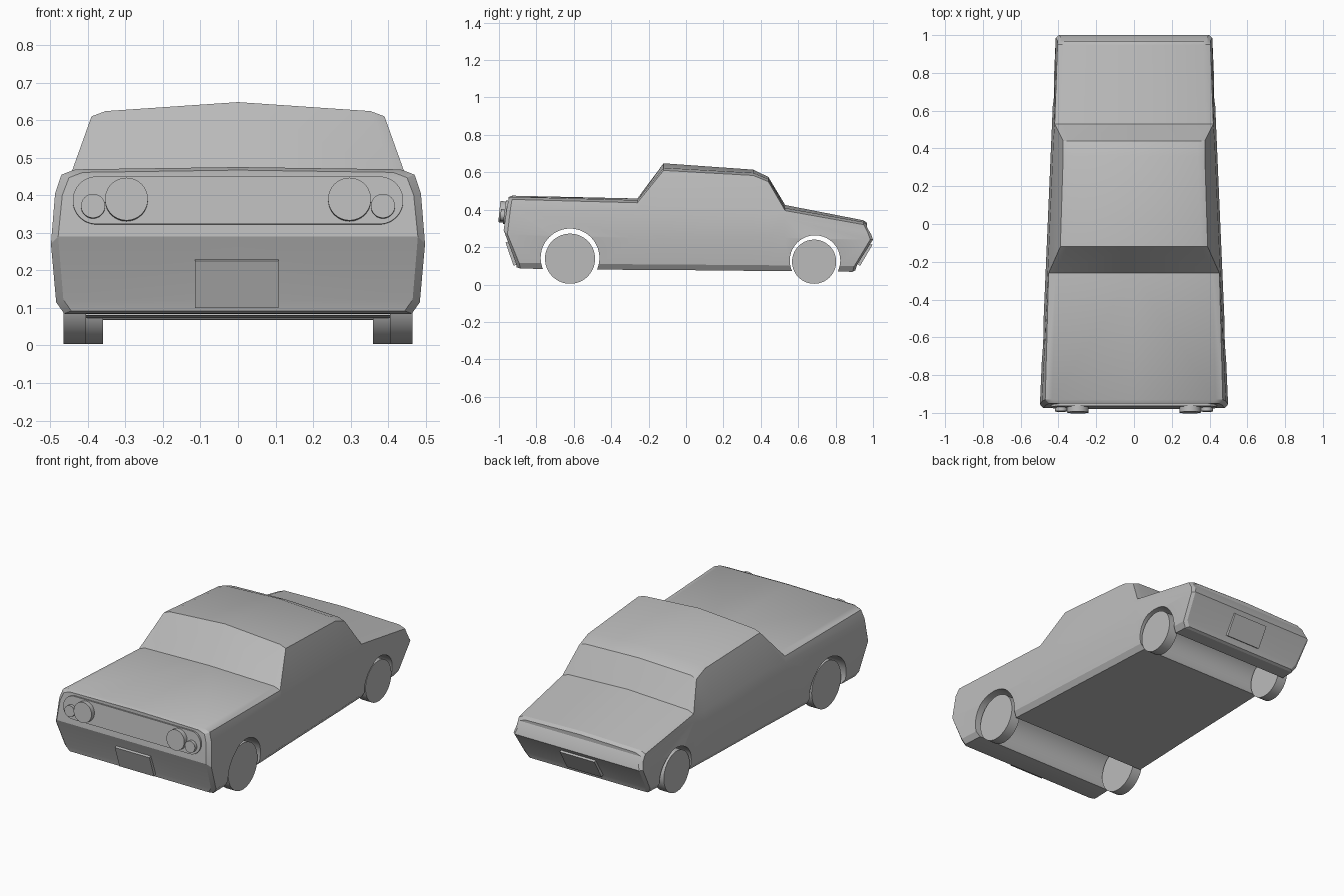
import bpy, bmesh, math
from mathutils import Vector, Matrix

cube = bpy.data.objects.get("Cube")
if cube:
    bpy.data.objects.remove(cube, do_unlink=True)

grey = bpy.data.materials.new("plain_grey")
grey.use_nodes = True
grey.diffuse_color = (0.5, 0.5, 0.5, 1)
grey.node_tree.nodes["Principled BSDF"].inputs["Base Color"].default_value = (0.5, 0.5, 0.5, 1)


def finish(name, bm, angle=25):
    """Turn a bmesh into a grey object with sharp edges kept."""
    bmesh.ops.recalc_face_normals(bm, faces=bm.faces)
    mesh = bpy.data.meshes.new(name)
    bm.to_mesh(mesh)
    bm.free()
    obj = bpy.data.objects.new(name, mesh)
    bpy.context.collection.objects.link(obj)
    mesh.materials.append(grey)
    select(obj)
    bpy.ops.object.shade_smooth_by_angle(angle=math.radians(angle))
    return obj


def select(obj):
    bpy.ops.object.select_all(action='DESELECT')
    obj.select_set(True)
    bpy.context.view_layer.objects.active = obj


def cylinder(name, centre, radius, depth, axis):
    bm = bmesh.new()
    turn = Vector(axis).to_track_quat('Z', 'Y').to_matrix().to_4x4()
    bmesh.ops.create_cone(bm, cap_ends=True, segments=56, radius1=radius, radius2=radius,
                          depth=depth, matrix=Matrix.Translation(centre) @ turn)
    return finish(name, bm)


def plate(name, centre, width, height, thick, tilt, corner=0.0):
    """Upright slab, rounded at the ends if corner is given, tilted about x."""
    bm = bmesh.new()
    if corner:
        outline = []
        for i in range(40):
            a = 2 * math.pi * (i + 0.5) / 40
            side = math.copysign(width / 2 - corner, math.cos(a))
            outline.append((side + corner * math.cos(a), thick / 2, corner * math.sin(a)))
    else:
        outline = [(sx * width / 2, thick / 2, sz * height / 2)
                   for sx, sz in ((-1, -1), (1, -1), (1, 1), (-1, 1))]
    face = bm.faces.new([bm.verts.new(p) for p in outline])
    out = bmesh.ops.extrude_face_region(bm, geom=[face])
    moved = [v for v in out["geom"] if isinstance(v, bmesh.types.BMVert)]
    bmesh.ops.translate(bm, verts=moved, vec=(0, -thick, 0))
    bm.transform(Matrix.Translation(centre) @ Matrix.Rotation(tilt, 4, 'X'))
    return finish(name, bm)


# Body stations: y at bottom, middle, top; inset; floor; middle; belt; shoulder x, z; crown z
STATIONS = [
    (-.905, -.975, -.95, .02, .092, .29, .40, .45, .447, .467),
    (-.885, -.955, -.93, 0, .085, .27, .405, .47, .455, .475),
    (-.26, -.26, -.26, 0, .078, .25, .40, .452, .437, .46),
    (-.12, -.12, -.12, 0, .078, .25, .42, .39, .61, .648),
    (.36, .36, .36, 0, .073, .25, .39, .375, .583, .614),
    (.44, .44, .44, 0, .073, .25, .38, .375, .55, .575),
    (.53, .53, .53, 0, .072, .25, .355, .42, .395, .425),
    (.89, .985, .95, 0, .068, .24, .28, .405, .32, .343),
    (.905, 1.0, .967, .015, .075, .24, .27, .39, .307, .33),
]


def half_section(yb, ym, yt, inset, floor, mid, belt, sx, sz, crown):
    w = 0.457 - 0.043 * ym - inset
    lower = yb + (ym - yb) * 0.1
    upper = ym + (yt - ym) * (belt - mid) / (crown - mid)
    return [(0, yb, floor), (w - .035, yb, floor), (w - .014, lower, floor + .03),
            (w, ym, mid), (w - .011, upper, belt), (sx, yt, sz),
            (sx - .037, yt, sz + .014), (0, yt, crown)]


bm = bmesh.new()
rings = [[bm.verts.new(p) for p in half_section(*s)] for s in STATIONS]
for a, b in zip(rings, rings[1:]):
    for i in range(len(a) - 1):
        bm.faces.new((a[i], a[i + 1], b[i + 1], b[i]))
# Nose and tail panels run in strips to the centreline
for ring in (rings[0], rings[-1]):
    centre = [ring[0]] + [bm.verts.new((0, v.co.y, v.co.z)) for v in ring[1:-1]] + [ring[-1]]
    for i in range(len(ring) - 1):
        corners = [ring[i], ring[i + 1], centre[i + 1], centre[i]]
        bm.faces.new(list(dict.fromkeys(corners)))
half = bm.verts[:] + bm.edges[:] + bm.faces[:]
bmesh.ops.mirror(bm, geom=half, axis='X', merge_dist=0.0005)
bmesh.ops.remove_doubles(bm, verts=bm.verts, dist=0.0005)
body = finish("body", bm)

# Wheel arches cut across the underside
for y, z, r in ((-.62, .142, .157), (.69, .128, .135)):
    cutter = cylinder("arch_cutter", (0, y, z), r, 1.2, (1, 0, 0))
    cutter.hide_render = True
    cut = body.modifiers.new("arch", 'BOOLEAN')
    cut.operation = 'DIFFERENCE'
    cut.solver = 'EXACT'
    cut.object = cutter
    select(body)
    bpy.ops.object.modifier_apply(modifier=cut.name)
    bpy.data.objects.remove(cutter, do_unlink=True)
select(body)
bpy.ops.object.shade_smooth_by_angle(angle=math.radians(25))

# Wheels and headlamps on both sides
for side, label in ((1, "left"), (-1, "right")):
    cylinder(f"front_wheel_{label}", (side * .435, -.62, .138), .134, .06, (1, 0, 0))
    cylinder(f"rear_wheel_{label}", (side * .39, .685, .122), .118, .06, (1, 0, 0))
    cylinder(f"large_headlamp_{label}", (side * .297, -.978, .388), .057, .04, (0, 1, -.1))
    cylinder(f"small_headlamp_{label}", (side * .386, -.974, .37), .032, .036, (0, 1, -.1))

# Lamp panel and number plates
plate("lamp_panel", (0, -.965, .386), .88, .13, .012, -.13, corner=.064)
plate("front_number_plate", (-.003, -.936, .165), .222, .132, .016, .33)
plate("rear_number_plate", (0, .957, .16), .222, .13, .016, -.53)
